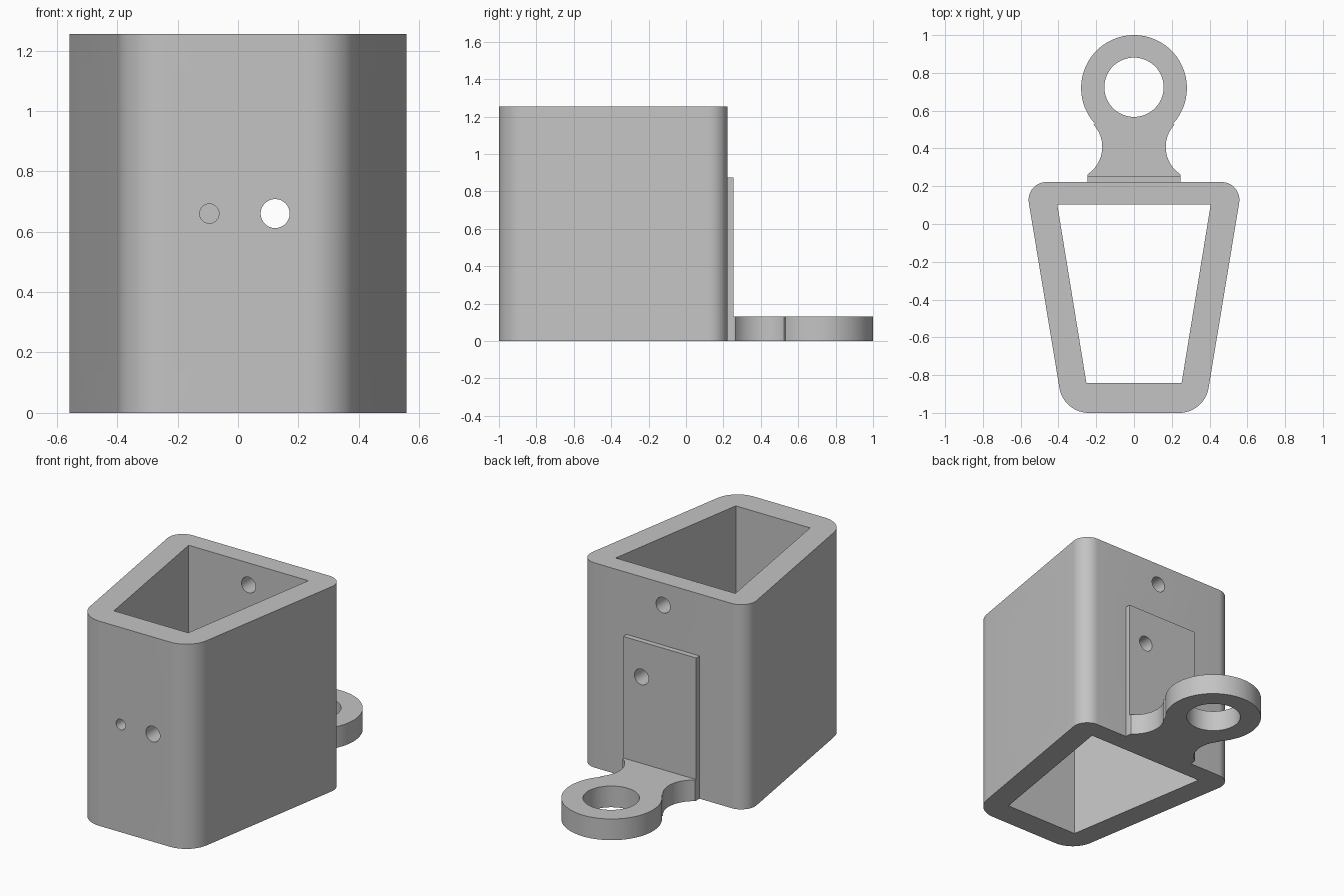
import bpy
import bmesh
from math import pi, sin, cos, atan2, radians
from mathutils import Vector, Matrix

if "Cube" in bpy.data.objects:
    bpy.data.objects.remove(bpy.data.objects["Cube"], do_unlink=True)

grey = bpy.data.materials.new("light_grey")
grey.use_nodes = True
colour = (0.55, 0.55, 0.55, 1)
grey.diffuse_color = colour
grey.node_tree.nodes["Principled BSDF"].inputs["Base Color"].default_value = colour


def arc(cx, cy, r, a0, a1, n):
    return [Vector((cx + r * cos(a0 + (a1 - a0) * i / n),
                    cy + r * sin(a0 + (a1 - a0) * i / n))) for i in range(n + 1)]


def fillet(prev, corner, nxt, r, n=14):
    """Round one corner of an outline with an arc of radius r."""
    a, b = (prev - corner).normalized(), (nxt - corner).normalized()
    half = a.angle(b) / 2
    c = corner + (a + b).normalized() * (r / sin(half))
    p, q = [corner + d * (r * cos(half) / sin(half)) for d in (a, b)]
    a0, a1 = [atan2(*(v - c).yx) for v in (p, q)]
    turn = (a1 - a0 + pi) % (2 * pi) - pi
    return arc(c.x, c.y, r, a0, a0 + turn, n)


def prism(name, outline, low, high, matrix=Matrix()):
    """Extrude a flat outline from low to high, then turn it by a matrix."""
    bm = bmesh.new()
    base = bm.faces.new([bm.verts.new((p[0], p[1], low)) for p in outline])
    up = bmesh.ops.extrude_face_region(bm, geom=[base])["geom"]
    bmesh.ops.translate(bm, vec=(0, 0, high - low),
                        verts=[v for v in up if isinstance(v, bmesh.types.BMVert)])
    bm.transform(matrix)
    bmesh.ops.recalc_face_normals(bm, faces=bm.faces)
    mesh = bpy.data.meshes.new(name)
    bm.to_mesh(mesh)
    bm.free()
    mesh.materials.append(grey)
    obj = bpy.data.objects.new(name, mesh)
    bpy.context.collection.objects.link(obj)
    return obj


def select(obj):
    bpy.ops.object.select_all(action="DESELECT")
    obj.select_set(True)
    bpy.context.view_layer.objects.active = obj


def cut(obj, cutters):
    for cutter in cutters:
        cutter.hide_render = True
        mod = obj.modifiers.new("cut", "BOOLEAN")
        mod.operation, mod.solver, mod.object = "DIFFERENCE", "EXACT", cutter
        select(obj)
        bpy.ops.object.modifier_apply(modifier=mod.name)


def circle(x, y, r, n=48):
    return arc(x, y, r, 0, 2 * pi, n)[:-1]


def bore(name, x, z, r, y0, y1):
    """Round cutter running along y."""
    return prism(name, circle(x, -z, r), y0, y1, Matrix.Rotation(-pi / 2, 4, "X"))


HEIGHT = 1.255

# Tapered, round-cornered sleeve outline
corners = [Vector(p) for p in ((-0.373, -1), (0.373, -1), (0.575, 0.222), (-0.575, 0.222))]
outline = []
for i, radius in enumerate((0.158, 0.158, 0.094, 0.094)):
    outline += fillet(corners[i - 1], corners[i], corners[(i + 1) % 4], radius)
sleeve = prism("sleeve", outline, 0, HEIGHT)

# Cutters: hollow core, side windows and screw holes
core = prism("core_cutter", [(-0.252, -0.842), (0.252, -0.842), (0.406, 0.102), (-0.406, 0.102)],
             -0.1, HEIGHT + 0.1)
y0, y1, z0, z1, c = -0.565, -0.188, 0.157, 1.098, 0.063
window_outline = [(y0 + c, z0), (y1 - c, z0), (y1, z0 + c), (y1, z1 - c),
                  (y1 - c, z1), (y0 + c, z1), (y0, z1 - c), (y0, z0 + c)]
axes = Matrix(((0, 0, 1, 0), (1, 0, 0, 0), (0, 1, 0, 0), (0, 0, 0, 1)))
window = prism("window_cutter", window_outline, -1, 1, axes)
long_bore = bore("long_hole_cutter", 0.123, 0.66, 0.048, -1.2, 0.4)
small_bore = bore("small_hole_cutter", -0.095, 0.66, 0.032, -1.2, -0.5)
top_bore = bore("upper_hole_cutter", 0, 1.12, 0.048, 0, 0.4)

# Mounting plate on the back
plate = prism("back_plate", [(-0.247, 0.222), (0.247, 0.222), (0.247, 0.255), (-0.247, 0.255)],
              0, 0.875)

# Tongue with a waisted neck and an eye
ring_y, ring_r = 0.72, 0.28
neck_x, neck_y, neck_r = 0.342, 0.408, 0.174
join = atan2(neck_y - ring_y, neck_x)
right_side = [Vector((0.247, 0.255))]
right_side += arc(neck_x, neck_y, neck_r, radians(236), join + pi, 18)
right_side += arc(0, ring_y, ring_r, join, pi / 2, 32)
left_side = [Vector((-p.x, p.y)) for p in reversed(right_side[:-1])]
tongue = prism("eye_tongue", right_side + left_side, 0, 0.13)
eye = prism("eye_cutter", circle(0, 0.724, 0.157, 64), -0.1, 0.3)

cut(sleeve, [core, window, long_bore, small_bore, top_bore])
cut(plate, [long_bore])
cut(tongue, [eye])

for cutter in (core, window, long_bore, small_bore, top_bore, eye):
    bpy.data.objects.remove(cutter, do_unlink=True)

for part in (sleeve, plate, tongue):
    select(part)
    bpy.ops.object.shade_smooth_by_angle(angle=radians(30))
